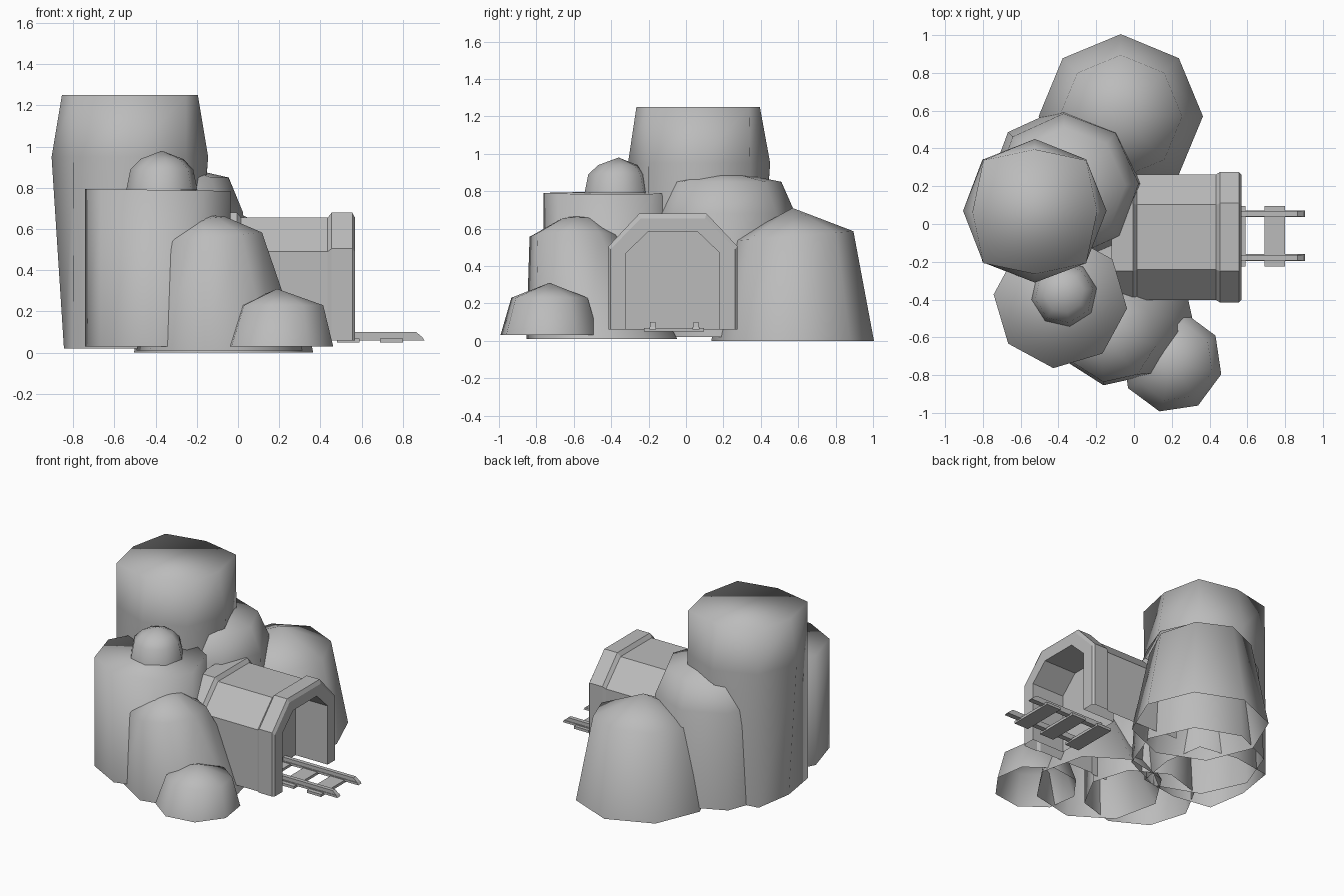
import bpy, bmesh, math

cube = bpy.data.objects.get("Cube")
if cube:
    bpy.data.objects.remove(cube, do_unlink=True)

stone = bpy.data.materials.new("stone_grey")
stone.use_nodes = True
GREY = (0.5, 0.5, 0.5, 1)
stone.diffuse_color = GREY
stone.node_tree.nodes["Principled BSDF"].inputs["Base Color"].default_value = GREY


def finish(name, bm, smooth=False):
    bmesh.ops.recalc_face_normals(bm, faces=bm.faces)
    for f in bm.faces:
        f.smooth = smooth
    mesh = bpy.data.meshes.new(name)
    bm.to_mesh(mesh)
    bm.free()
    mesh.materials.append(stone)
    ob = bpy.data.objects.new(name, mesh)
    bpy.context.collection.objects.link(ob)
    return ob


def bridge(bm, a, b, closed=True):
    n = len(a)
    for i in range(n if closed else n - 1):
        j = (i + 1) % n
        bm.faces.new((a[i], a[j], b[j], b[i]))


def rock(name, rings, apex=None, turn=0, corner=None, tilt=(0, 0)):
    """Rings are (x, y, z, radius) from the open base upward.
    corner sets the radius of every other point; tilt slopes the upper rings."""
    bm = bmesh.new()
    sides = 8
    loops = []
    for k, (x, y, z, r) in enumerate(rings):
        loop = []
        for i in range(sides):
            a = math.radians(turn) + math.tau * i / sides
            rad = corner if corner and i % 2 else r
            dx, dy = rad * math.cos(a), rad * math.sin(a)
            dz = dx * tilt[0] + dy * tilt[1] if k else 0
            loop.append(bm.verts.new((x + dx, y + dy, z + dz)))
        loops.append(loop)
    for a, b in zip(loops, loops[1:]):
        bridge(bm, a, b)
    top = loops[-1]
    if apex:
        tip = bm.verts.new(apex)
        for i in range(sides):
            bm.faces.new((top[i], top[(i + 1) % sides], tip))
    else:
        bm.faces.new(top)
    return finish(name, bm, smooth=True)


# Rocks
rock("tall_rock", [(-.53, .07, .02, .315), (-.525, .07, .95, .38), (-.525, .065, 1.25, .33)],
     corner=.385)
rock("front_pillar_rock", [(-.39, -.41, .03, .355), (-.39, -.41, .79, .355)], turn=-6,
     tilt=(-.015, 0))
rock("pillar_top_boulder", [(-.37, -.37, .79, .175), (-.37, -.37, .89, .155),
     (-.37, -.365, .94, .105)], apex=(-.37, -.36, .98), turn=10)
rock("front_rock", [(-.09, -.45, .01, .41), (-.12, -.6, .56, .24), (-.16, -.575, .65, .1)],
     apex=(-.16, -.57, .67), turn=-10, tilt=(.1, 0))
rock("small_front_boulder", [(.2, -.73, .03, .27), (.21, -.73, .23, .21)],
     apex=(.19, -.73, .31), turn=-14)
rock("back_rock", [(-.07, .57, 0, .435), (-.07, .57, .56, .325)], apex=(-.07, .57, .71),
     tilt=(0, .08))
rock("middle_rock", [(-.36, .2, .02, .42), (-.36, .2, .68, .385), (-.36, .195, .85, .315)],
     apex=(-.33, .18, .915), turn=2)

# Tunnel: one arched skin with a recessed, walled doorway
MID = -.07


def arch(half, top_half, shoulder, top, base=.06):
    pts = [(half, base), (half, shoulder), (top_half, top)]
    return pts + [(-y, z) for y, z in reversed(pts)]


INNER = arch(.25, .13, .47, .585)
BODY = arch(.333, .172, .49, .655)
FRAME = arch(.345, .18, .505, .68)

tunnel = bmesh.new()
sections = [(-.12, FRAME), (-.005, FRAME), (.015, BODY), (.435, BODY), (.455, FRAME),
            (.555, FRAME), (.568, BODY), (.568, INNER), (.32, INNER)]
loops = [[tunnel.verts.new((x, MID + y, z)) for y, z in prof] for x, prof in sections]
for a, b in zip(loops, loops[1:]):
    bridge(tunnel, a, b, closed=False)
tunnel.faces.new(loops[-1])
finish("tunnel", tunnel)


# Track
def box(name, x0, x1, y, w, z0, z1, slope=0):
    bm = bmesh.new()
    prof = [(x0, z0), (x1, z0), (x1 - slope, z1), (x0, z1)]
    a, b = [[bm.verts.new((px, y + s * w / 2, pz)) for px, pz in prof] for s in (-1, 1)]
    bridge(bm, a, b)
    bm.faces.new(a)
    bm.faces.new(b)
    return finish(name, bm)


for side, label in ((-1, "right"), (1, "left")):
    y = -.062 + side * .116
    box(label + "_rail", .32, .905, y, .036, .06, .075, .01)
    box(label + "_rail_head", .32, .895, y, .028, .075, .1, .03)
for i in range(3):
    x = .745 - .21 * i
    box("sleeper_" + str(i + 1), x - .055, x + .055, -.065, .32, .05, .068)
